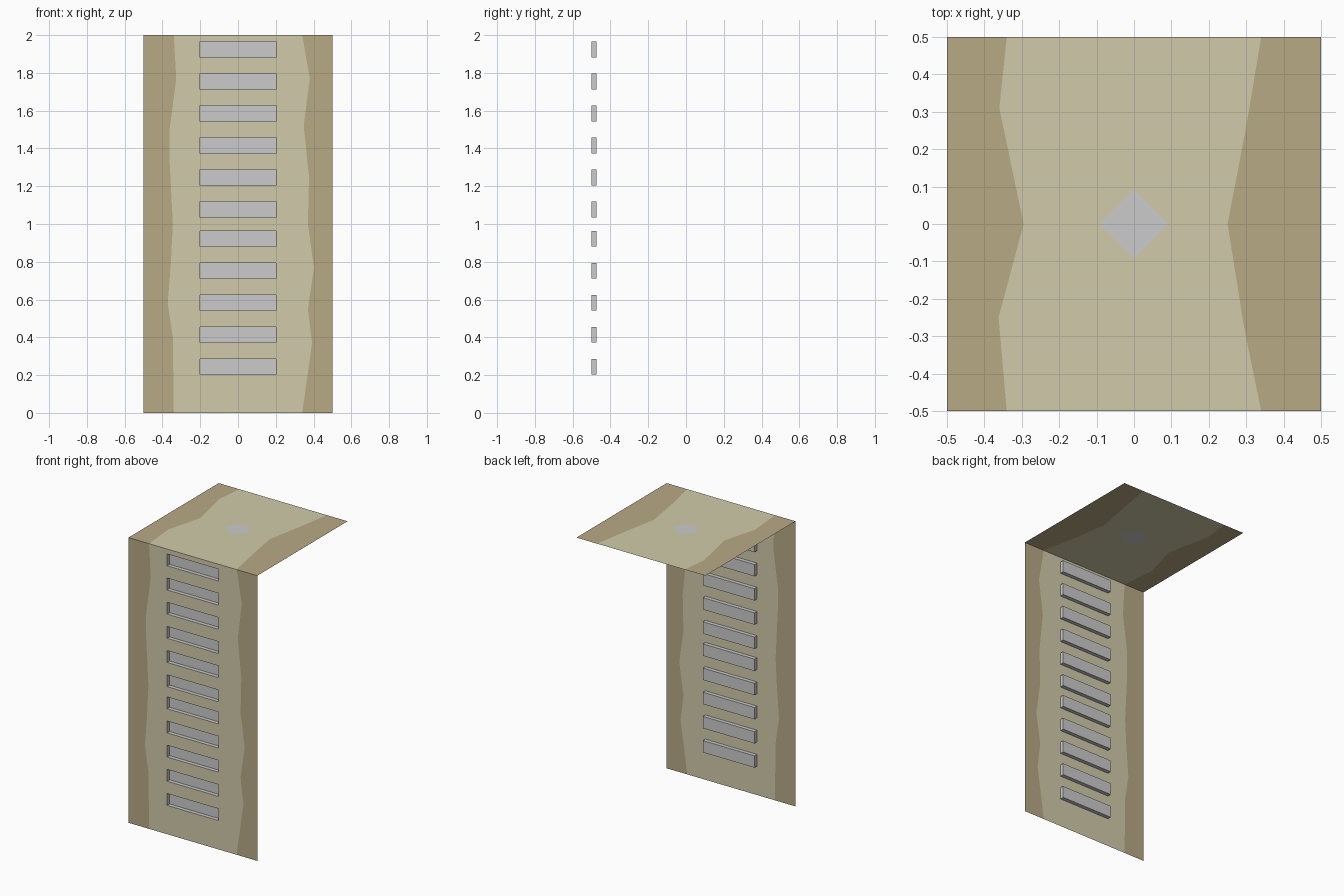
import bpy, bmesh
from mathutils import Vector

if "Cube" in bpy.data.objects:
    bpy.data.objects.remove(bpy.data.objects["Cube"])


def material(name, rgb):
    m = bpy.data.materials.new(name)
    m.diffuse_color = (*rgb, 1)
    m.use_nodes = True
    m.node_tree.nodes["Principled BSDF"].inputs["Base Color"].default_value = m.diffuse_color
    return m


PATH = material("path_stone", (0.64, 0.60, 0.40))
EDGE = material("border_earth", (0.48, 0.40, 0.235))


def build(name, polys, to3d, normal, mat=None):
    """Flat sheet made of 2D polygons, placed in space by to3d."""
    bm = bmesh.new()
    for poly in polys:
        f = bm.faces.new([bm.verts.new(to3d(u, v)) for u, v in poly])
        f.normal_update()
        if f.normal.dot(Vector(normal)) < 0:
            f.normal_flip()
    bmesh.ops.remove_doubles(bm, verts=bm.verts, dist=1e-4)
    me = bpy.data.meshes.new(name)
    bm.to_mesh(me)
    bm.free()
    if mat:
        me.materials.append(mat)
    ob = bpy.data.objects.new(name, me)
    bpy.context.collection.objects.link(ob)
    return ob


def wall(u, v):
    return (u, -0.5, v)


def top(u, v):
    return (u, v, 2.0)


FRONT, UP = (0, -1, 0), (0, 0, 1)

# Footholds: eleven shallow pockets, slightly wider spaced in two groups
W, H, DEPTH = 0.2, 0.083, 0.027
holds = [0.202 + 0.1695 * i for i in range(5)] + [1.035 + 0.1695 * i for i in range(6)]

# Wandering borders of the path, from top to bottom
wall_l = [(-.34, 2), (-.327, 1.77), (-.362, 1.5), (-.362, 1.33), (-.345, 1),
          (-.355, .8), (-.372, .58), (-.345, .4), (-.34, 0)]
wall_r = [(.34, 2), (.38, 1.77), (.348, 1.52), (.376, 1.25), (.37, 1),
          (.402, .77), (.37, .55), (.392, .37), (.34, 0)]
top_l = [(-.34, .5), (-.36, .31), (-.295, 0), (-.362, -.25), (-.34, -.5)]
top_r = [(.34, .5), (.32, .38), (.30, .26), (.25, 0), (.295, -.28), (.34, -.5)]

# Cliff wall: path with openings for the footholds, earth on both sides
levels = [0] + [z for h in holds for z in (h, h + H)] + [2]
path = [wall_l + [(-W, z) for z in levels], wall_r + [(W, z) for z in levels]]
for a, b in zip(levels[::2], levels[1::2]):
    path.append([(-W, a), (W, a), (W, b), (-W, b)])
build("wall_path", path, wall, FRONT, PATH)
build("wall_borders", [wall_l + [(-.5, 0), (-.5, 2)], wall_r + [(.5, 0), (.5, 2)]],
      wall, FRONT, EDGE)

# Top ledge: path around a diamond marker, earth on both sides
D = 0.092
build("ledge_path", [top_l + [(0, -.5), (0, -D), (-D, 0), (0, D), (0, .5)],
                     top_r + [(0, -.5), (0, -D), (D, 0), (0, D), (0, .5)]],
      top, UP, PATH)
build("ledge_borders", [top_l + [(-.5, -.5), (-.5, .5)], top_r + [(.5, -.5), (.5, .5)]],
      top, UP, EDGE)
build("diamond_marker", [[(D, 0), (0, D), (-D, 0), (0, -D)]], top, UP)

# Foothold pockets: open-fronted boxes recessed behind the wall
for i, z in enumerate(holds):
    bm = bmesh.new()
    bmesh.ops.create_cube(bm, size=1)
    bmesh.ops.delete(bm, geom=[f for f in bm.faces if f.normal.y < -0.5],
                     context='FACES_ONLY')
    bmesh.ops.reverse_faces(bm, faces=bm.faces)
    bmesh.ops.scale(bm, vec=(2 * W, DEPTH, H), verts=bm.verts)
    bmesh.ops.translate(bm, vec=(0, -0.5 + DEPTH / 2, z + H / 2), verts=bm.verts)
    me = bpy.data.meshes.new("foothold")
    bm.to_mesh(me)
    bm.free()
    ob = bpy.data.objects.new(f"foothold_{i + 1}", me)
    bpy.context.collection.objects.link(ob)
